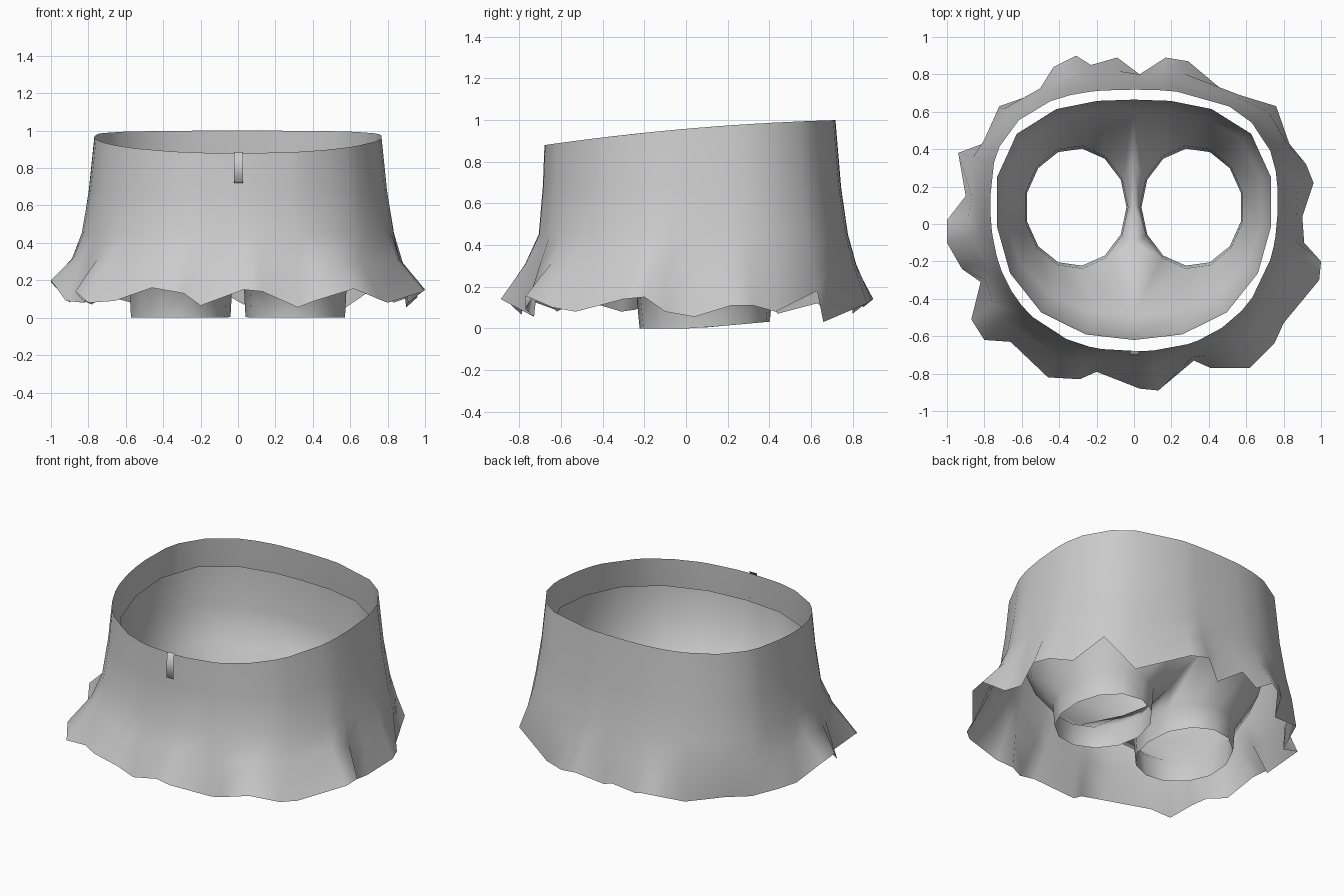
import bpy, bmesh
from math import sin, cos, radians, atan2, pi

if "Cube" in bpy.data.objects:
    bpy.data.objects.remove(bpy.data.objects["Cube"])

YC = 0.12  # widest point of the waist, slightly behind centre


def make_object(name, verts, faces):
    bm = bmesh.new()
    vs = [bm.verts.new(v) for v in verts]
    for f in faces:
        bm.faces.new([vs[i] for i in f])
    bmesh.ops.remove_doubles(bm, verts=bm.verts, dist=0.0005)
    bmesh.ops.recalc_face_normals(bm, faces=bm.faces)
    me = bpy.data.meshes.new(name)
    bm.to_mesh(me)
    bm.free()
    for p in me.polygons:
        p.use_smooth = True
    ob = bpy.data.objects.new(name, me)
    bpy.context.collection.objects.link(ob)
    return ob


def loft(rings, closed=True, start=0):
    """Quads between consecutive rings of equal length."""
    n = len(rings[0])
    faces = []
    for r in range(len(rings) - 1):
        for i in range(n if closed else n - 1):
            j = (i + 1) % n
            a, b = start + r * n, start + (r + 1) * n
            faces.append((a + i, a + j, b + j, b + i))
    return [v for ring in rings for v in ring], faces


def rim_z(y):
    s = (y - 0.02) / 0.7
    return 0.96 + 0.06 * s - 0.02 * s * s


def egg(a, rx, yf, yb):
    """Point on a squarish egg outline, fuller at the back."""
    c, s = cos(a), sin(a)
    n, ry = (2.6, yb - YC) if s > 0 else (2.3, YC - yf)
    r = (abs(c / rx) ** n + abs(s / ry) ** n) ** (-1 / n)
    return r * c, YC + r * s


# Skirt: sloping waist flaring into an irregular ruffled hem
hem = [(-.31, .90, .14), (-.23, .85, .10), (-.09, .89, .14), (.03, .80, .07),
       (.17, .89, .14), (.29, .87, .12), (.54, .66, .03), (.76, .63, .18),
       (.83, .43, .08), (.92, .32, .11), (.96, .22, .11), (.90, .04, .055),
       (.91, -.10, .08), (1.0, -.20, .15), (.99, -.30, .14), (.80, -.53, .08),
       (.75, -.64, .10), (.62, -.77, .155), (.41, -.77, .09), (.32, -.73, .055),
       (.13, -.89, .14), (.03, -.88, .15), (-.20, -.79, .065), (-.29, -.83, .13),
       (-.46, -.82, .16), (-.66, -.63, .09), (-.80, -.62, .08), (-.87, -.51, .14),
       (-.82, -.31, .08), (-.92, -.24, .09), (-1.0, -.10, .20), (-1.0, .02, .19),
       (-.90, .15, .08), (-.94, .38, .14), (-.78, .44, .07), (-.72, .63, .12),
       (-.49, .71, .06), (-.43, .84, .12)]
# level: half width, front y, back y, height (None = sloping rim), pull to hem
levels = [(.768, -.68, .718, None, 0), (.798, -.688, .745, .68, 0),
          (.832, -.702, .775, .45, .03), (.86, -.745, .80, .30, .20)]
rings = []
for rx, yf, yb, z, pull in levels:
    ring = []
    for hx, hy, hz in hem:
        x, y = egg(atan2(hy - YC, hx), rx, yf, yb)
        ring.append((x + (hx - x) * pull, y + (hy - y) * pull,
                     rim_z(y) if z is None else z + (hz - .1) * pull))
    rings.append(ring)
rings.append(hem)
make_object("skirt", *loft(rings))


# Inner shorts: half hips lofted into a 13-sided leg tube, then mirrored
def hip_arc(rx, yf, yb, z=None):
    pts = []
    for j in range(10):
        x, y = egg(radians(-90 + 20 * j), rx, yf, yb)
        pts.append((x if 0 < j < 9 else 0, y,
                    rim_z(y) - .155 if z is None else z))
    return pts


def leg_ring(rx, ry, z):
    pts = []
    for j in range(13):
        a = 2 * pi / 13 * (j - 4.5)
        y = .09 + ry * sin(a)
        pts.append((.31 + rx * cos(a), y, z + max(0, (y - .05) * .09)))
    return pts


hips = [hip_arc(.738, -.62, .665), hip_arc(.74, -.60, .66, .58),
        hip_arc(.69, -.49, .61, .36)]
crotch = [(0, .33, .25), (0, .10, .22), (0, -.10, .25)]
legs = [hips[-1] + crotch, leg_ring(.278, .33, .15), leg_ring(.27, .315, 0)]
verts, faces = [], []
for side in (1, -1):
    for part, closed in ((hips, False), (legs, True)):
        v, f = loft(part, closed, len(verts))
        verts += [(side * x, y, z) for x, y, z in v]
        faces += f
make_object("inner_shorts", verts, faces)

# Small waistband tab at the front
profile = [(-.68, .885), (-.70, .88), (-.705, .73), (-.685, .72)]
tab_rings = [[(x, y, z) for y, z in profile] for x in (-.022, .028)]
make_object("waist_tab", *loft(tab_rings, closed=False))
